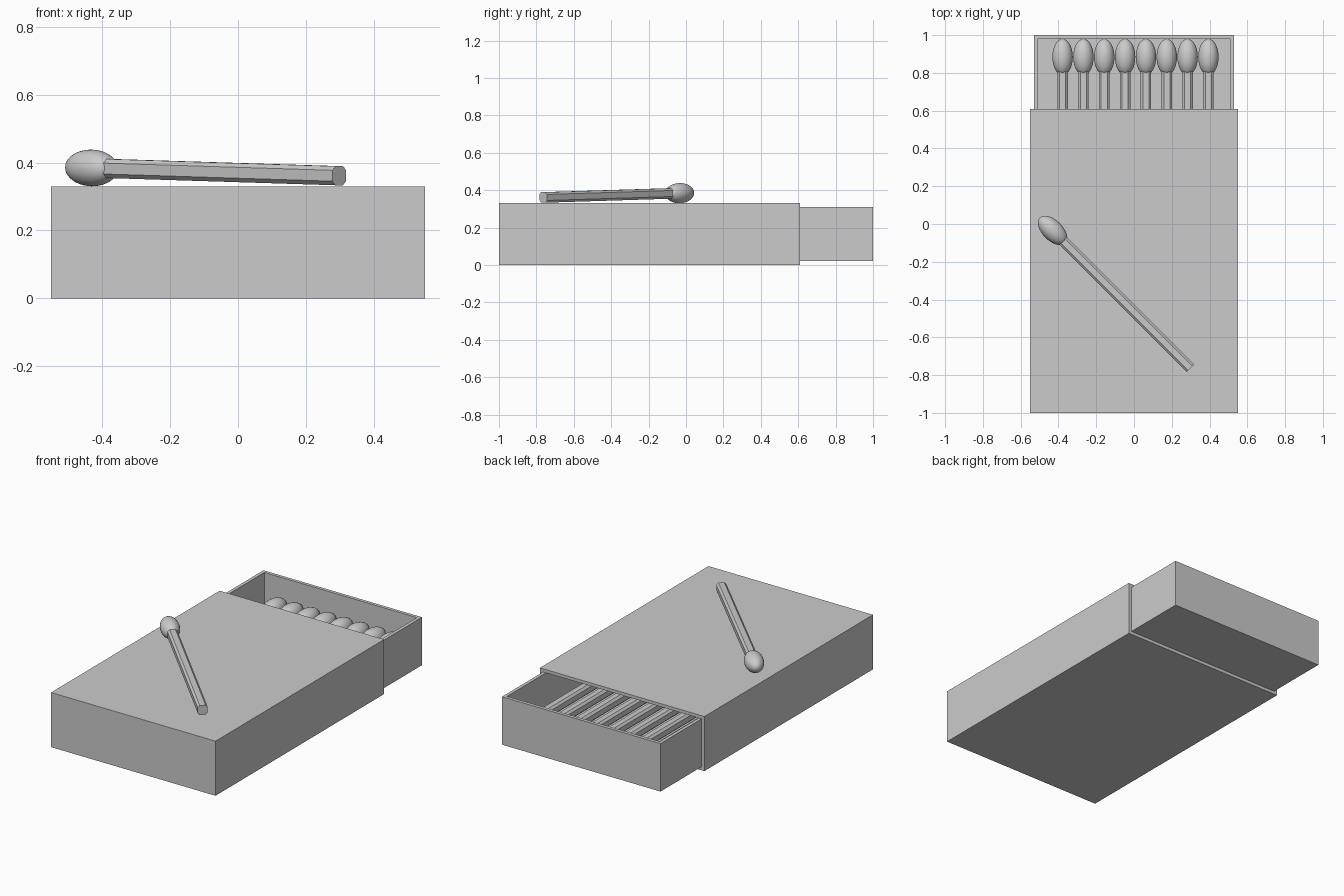
import bpy, bmesh
from math import cos, sin, radians
from mathutils import Vector, Matrix

if "Cube" in bpy.data.objects:
    bpy.data.objects.remove(bpy.data.objects["Cube"])


def add_object(name, bm):
    mesh = bpy.data.meshes.new(name)
    bm.to_mesh(mesh)
    bm.free()
    obj = bpy.data.objects.new(name, mesh)
    bpy.context.scene.collection.objects.link(obj)
    return obj


def open_box(name, lo, hi, open_dir, wall):
    """Box with one side removed and walls thickened inwards."""
    lo, hi = Vector(lo), Vector(hi)
    bm = bmesh.new()
    bmesh.ops.create_cube(bm, size=1)
    bmesh.ops.scale(bm, vec=hi - lo, verts=bm.verts)
    bmesh.ops.translate(bm, vec=(lo + hi) / 2, verts=bm.verts)
    bm.normal_update()
    gone = [f for f in bm.faces if f.normal.dot(Vector(open_dir)) > 0.9]
    bmesh.ops.delete(bm, geom=gone, context='FACES')
    obj = add_object(name, bm)
    mod = obj.modifiers.new("walls", 'SOLIDIFY')
    mod.thickness = wall
    mod.offset = -1
    mod.use_even_offset = True
    return obj


def match(name, head, tail):
    """Match from head centre to stick end: chamfered square stick, egg head."""
    head, tail = Vector(head), Vector(tail)
    y = (head - tail).normalized()
    x = y.cross(Vector((0, 0, 1))).normalized()
    z = x.cross(y)
    place = Matrix((x, y, z)).transposed().to_4x4()
    place.translation = head
    length = (head - tail).length

    # stick
    bm = bmesh.new()
    h, c = 0.028, 0.016
    ring = [(h, -c), (h, c), (c, h), (-c, h), (-h, c), (-h, -c), (-c, -h), (c, -h)]
    base = bm.faces.new([bm.verts.new((px, -length, pz)) for px, pz in ring])
    ext = bmesh.ops.extrude_face_region(bm, geom=[base], use_keep_orig=True)
    top = [v for v in ext["geom"] if isinstance(v, bmesh.types.BMVert)]
    bmesh.ops.translate(bm, vec=(0, length, 0), verts=top)
    bmesh.ops.recalc_face_normals(bm, faces=bm.faces)
    stick = add_object(name + "_stick", bm)

    # head
    bm = bmesh.new()
    bmesh.ops.create_uvsphere(bm, u_segments=32, v_segments=16, radius=1)
    bmesh.ops.rotate(bm, matrix=Matrix.Rotation(radians(90), 3, 'X'), verts=bm.verts)
    bmesh.ops.scale(bm, vec=(0.054, 0.096, 0.054), verts=bm.verts)
    for f in bm.faces:
        f.smooth = True
    tip = add_object(name + "_head", bm)

    for obj in (stick, tip):
        obj.matrix_world = place


# outer sleeve, open at the back
open_box("sleeve", (-0.55, -1, 0), (0.55, 0.61, 0.33), (0, 1, 0), 0.019)

# sliding tray, open on top
open_box("tray", (-0.53, -0.6, 0.02), (0.53, 1, 0.31), (0, 0, 1), 0.02)

# row of matches in the tray
for i in range(8):
    x = -0.378 + i * 0.1103
    match(f"match_{i + 1}", (x, 0.884, 0.165), (x, -0.15, 0.165))

# loose match lying on the sleeve
match("loose_match", (-0.431, -0.034, 0.384), (0.298, -0.763, 0.361))
